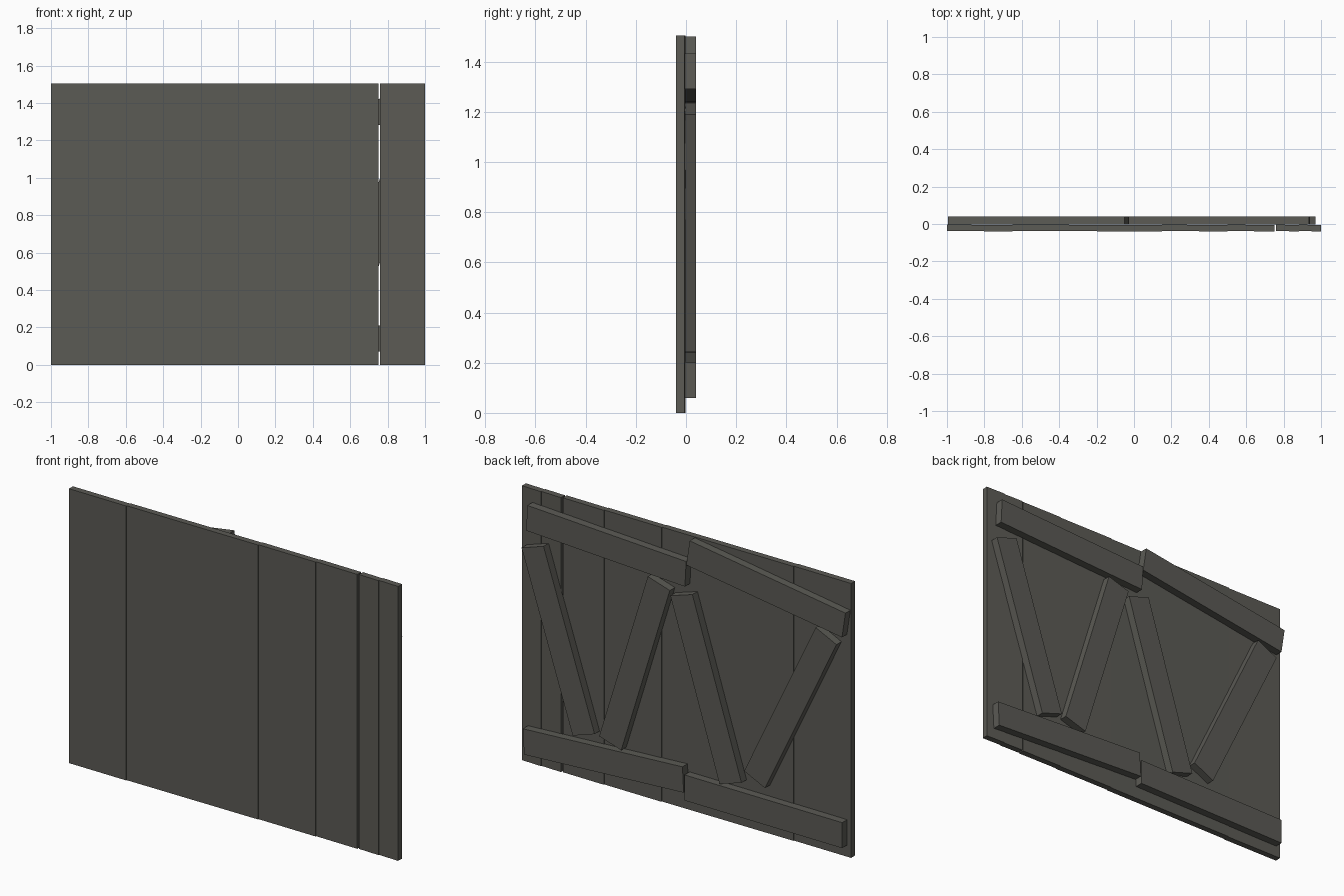
import bpy, math
from mathutils import Vector

if "Cube" in bpy.data.objects:
    bpy.data.objects.remove(bpy.data.objects["Cube"])

wood = bpy.data.materials.new("weathered dark wood")
wood.diffuse_color = (0.105, 0.103, 0.09, 1)
wood.use_nodes = True
wood.node_tree.nodes["Principled BSDF"].inputs["Base Color"].default_value = wood.diffuse_color


def board(name, size, loc, rot):
    """Box of the given size, turned about its centre."""
    bpy.ops.mesh.primitive_cube_add(size=1, location=loc, rotation=rot)
    ob = bpy.context.object
    ob.name = name
    ob.scale = size
    bpy.ops.object.transform_apply(location=False, rotation=True, scale=True)
    ob.data.materials.append(wood)
    return ob


# Upright planks: uneven widths, each very slightly skewed so the seams step
HEIGHT = 1.505
spans = [(-1, -0.65), (-0.65, 0.15), (0.15, 0.5), (0.5, 0.752),
         (0.76, 0.882), (0.882, 1)]
for i, (x0, x1) in enumerate(spans):
    w = x1 - x0
    board(f"plank_{i + 1}", (w, 0.034, HEIGHT),
          ((x0 + x1) / 2, -0.0215, HEIGHT / 2), (0, 0, -math.atan2(0.004, w)))


def brace(name, a, b, width=0.14):
    """Batten on the back face running between two (x, z) points."""
    a, b = Vector(a), Vector(b)
    d, mid = b - a, (a + b) / 2
    board(name, (d.length, 0.044, width), (mid.x, 0.018, mid.y),
          (0, -math.atan2(d.y, d.x), 0))


# Crooked rails along the top and bottom
brace("upper_rail_right", (-0.025, 1.312), (0.938, 1.362))
brace("upper_rail_left", (-0.985, 1.288), (-0.04, 1.432))
brace("lower_rail_right", (-0.01, 0.18), (0.958, 0.13))
brace("lower_rail_left", (-0.975, 0.133), (-0.018, 0.139))

# Zigzag diagonals between the rails
diagonals = [((0.593, 0.265), (0.903, 1.212)), ((0.432, 0.262), (0.137, 1.217)),
             ((-0.298, 0.237), (0.0, 1.19)), ((-0.444, 0.297), (-0.878, 1.2))]
for i, (a, b) in enumerate(diagonals):
    brace(f"diagonal_brace_{i + 1}", a, b)
